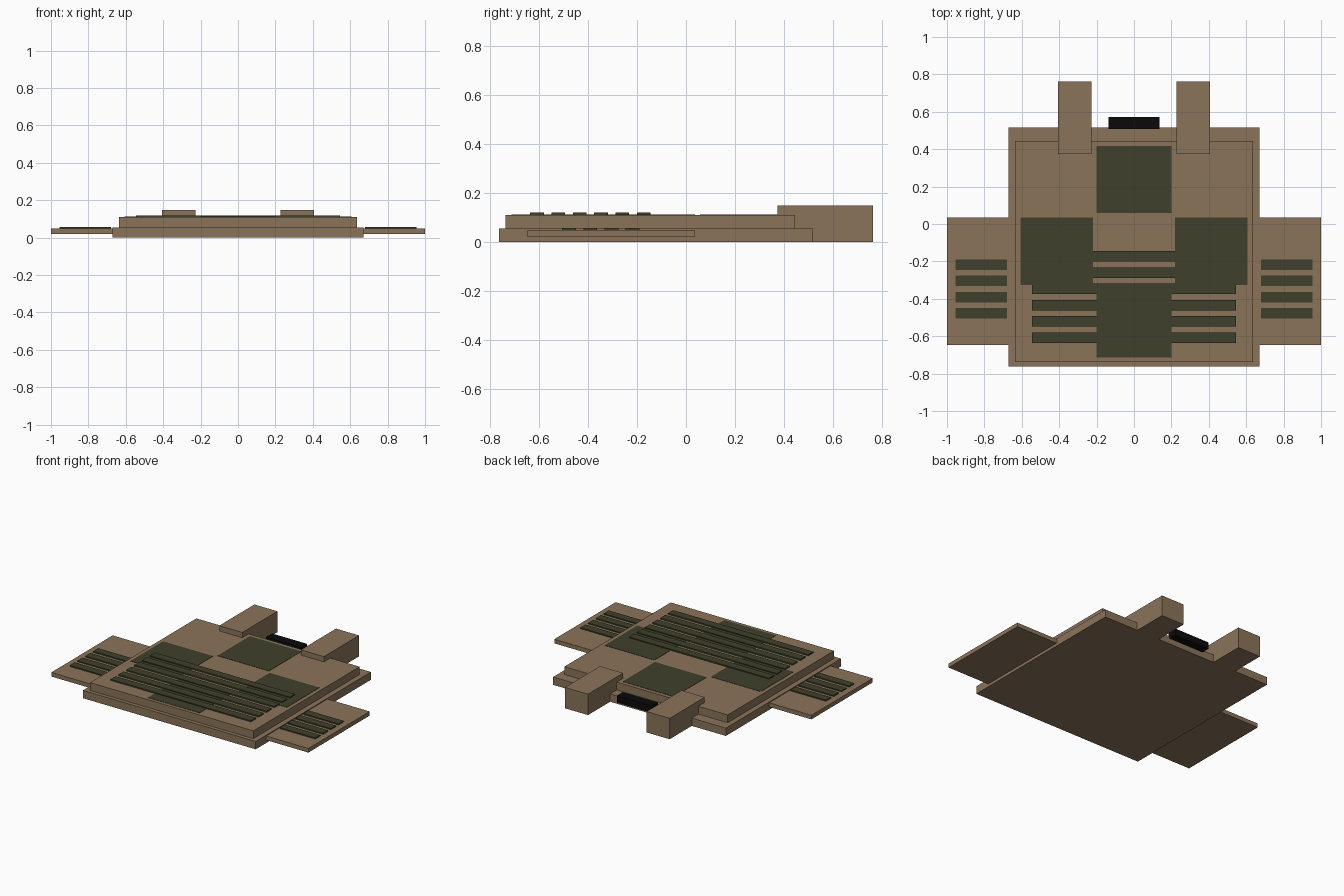
import bpy, bmesh

if "Cube" in bpy.data.objects:
    bpy.data.objects.remove(bpy.data.objects["Cube"])


def material(name, rgb):
    m = bpy.data.materials.new(name)
    m.diffuse_color = (*rgb, 1.0)
    m.use_nodes = True
    m.node_tree.nodes["Principled BSDF"].inputs["Base Color"].default_value = m.diffuse_color
    return m


TAN = material("tan", (0.258, 0.174, 0.102))
GREEN = material("dark_green", (0.051, 0.051, 0.025))
BLACK = material("black", (0.003, 0.003, 0.003))


def box(name, x, y, z, mat):
    """Flat-faced box from (min, max) pairs on each axis."""
    bm = bmesh.new()
    bmesh.ops.create_cube(bm, size=1)
    for v in bm.verts:
        v.co = [lo + (hi - lo) * (c + 0.5) for c, (lo, hi) in zip(v.co, (x, y, z))]
    me = bpy.data.meshes.new(name)
    bm.to_mesh(me)
    bm.free()
    me.materials.append(mat)
    ob = bpy.data.objects.new(name, me)
    bpy.context.collection.objects.link(ob)
    return ob


def pair(name, x, y, z, mat):
    """The same box on the right and mirrored to the left."""
    box(name + "_right", x, y, z, mat)
    box(name + "_left", (-x[1], -x[0]), y, z, mat)


# Stepped main body
box("lower_plate", (-0.672, 0.672), (-0.763, 0.517), (0, 0.055), TAN)
box("upper_plate", (-0.635, 0.635), (-0.737, 0.444), (0.055, 0.11), TAN)

# Side wings and rear shoulder blocks
pair("side_wing", (0.66, 1.0), (-0.646, 0.035), (0.02, 0.049), TAN)
pair("shoulder_block", (0.228, 0.407), (0.373, 0.763), (0, 0.147), TAN)

# Dark bar between the shoulder blocks
box("rear_bar", (-0.137, 0.137), (0.507, 0.573), (0.04, 0.088), BLACK)

# Painted camouflage patches, as thin plates
PAINT_Z = (0.109, 0.112)
box("rear_patch", (-0.2, 0.2), (0.058, 0.417), PAINT_Z, GREEN)
box("front_patch", (-0.2, 0.2), (-0.713, -0.354), PAINT_Z, GREEN)
pair("side_patch", (0.22, 0.608), (-0.326, 0.036), PAINT_Z, GREEN)

# Raised slats across the body and on the wings
for i in range(6):
    y = -0.173 - 0.087 * i
    box(f"body_slat_{i + 1}", (-0.545, 0.545), (y - 0.028, y + 0.028), (0.109, 0.119), GREEN)
for i in range(4):
    y = -0.218 - 0.0865 * i
    pair(f"wing_slat_{i + 1}", (0.68, 0.955), (y - 0.028, y + 0.028), (0.048, 0.057), GREEN)
